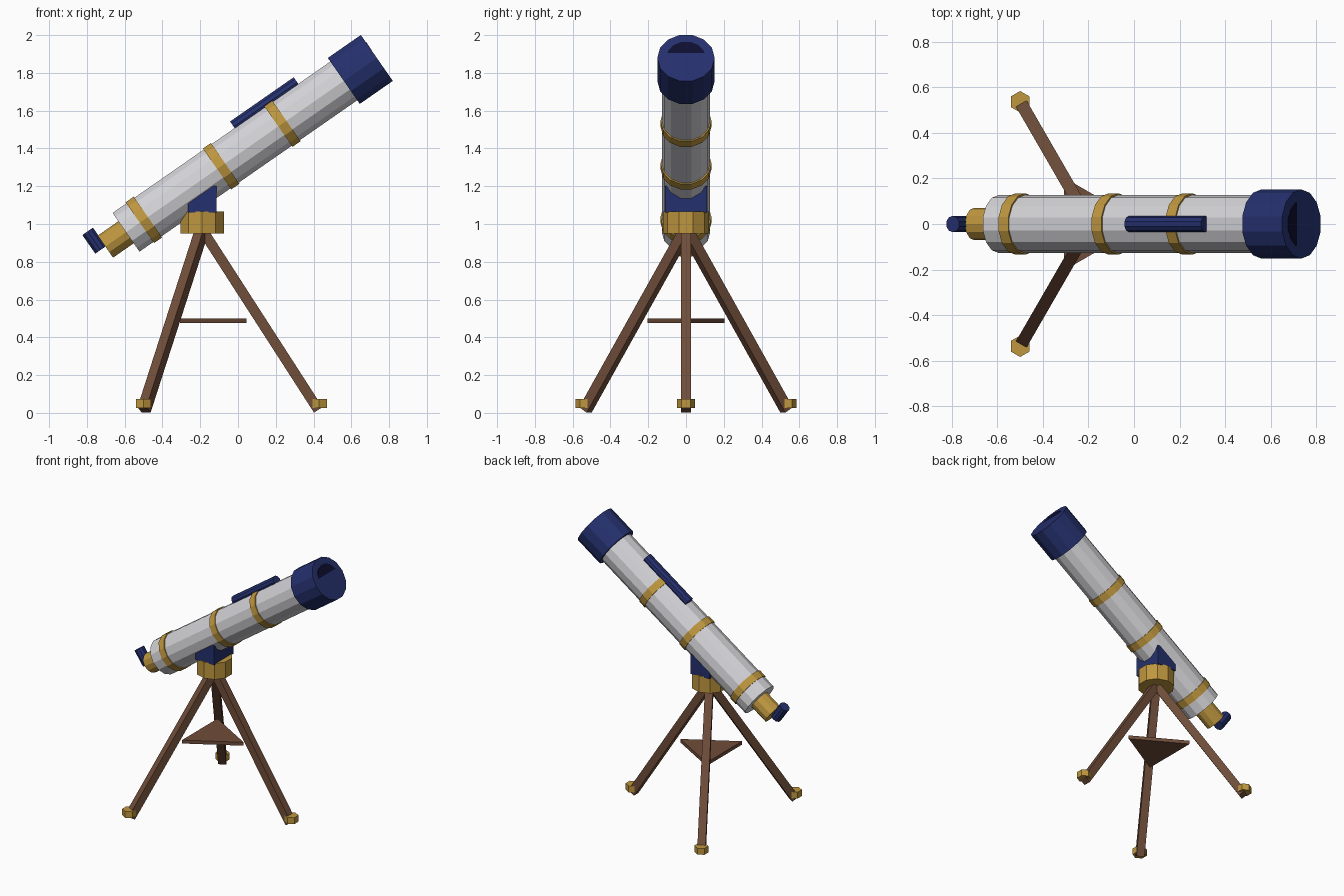
import bpy, bmesh, math
from mathutils import Vector, Matrix

if "Cube" in bpy.data.objects:
    bpy.data.objects.remove(bpy.data.objects["Cube"])


def material(name, rgb):
    m = bpy.data.materials.new(name)
    m.diffuse_color = (*rgb, 1)
    m.use_nodes = True
    m.node_tree.nodes["Principled BSDF"].inputs["Base Color"].default_value = m.diffuse_color
    return m


WHITE = material("tube white", (0.66, 0.66, 0.69))
BRASS = material("brass", (0.52, 0.31, 0.05))
NAVY = material("navy", (0.018, 0.03, 0.155))
DARK = material("dark lens", (0.004, 0.004, 0.03))
WOOD = material("brown wood", (0.16, 0.075, 0.042))


def frame(a, b, side):
    """Matrix at the middle of a-b: local Z along a-b, local Y along side."""
    z = (b - a).normalized()
    x = side.cross(z).normalized()
    y = z.cross(x)
    m = Matrix((x, y, z)).transposed().to_4x4()
    m.translation = (a + b) / 2
    return m


def finish(name, bm, mat):
    me = bpy.data.meshes.new(name)
    bm.to_mesh(me)
    bm.free()
    me.materials.append(mat)
    ob = bpy.data.objects.new(name, me)
    bpy.context.collection.objects.link(ob)
    return ob


def rod(name, a, b, r, sides, mat, side=Vector((0, 1, 0))):
    bm = bmesh.new()
    bmesh.ops.create_cone(bm, cap_ends=True, segments=sides, radius1=r, radius2=r,
                          depth=(b - a).length, matrix=frame(a, b, side))
    return finish(name, bm, mat)


def bar(name, a, b, wx, wy, mat, side=Vector((0, 1, 0))):
    bm = bmesh.new()
    size = Matrix.Diagonal((wx, wy, (b - a).length, 1))
    bmesh.ops.create_cube(bm, size=1, matrix=frame(a, b, side) @ size)
    return finish(name, bm, mat)


# Optical axis: s runs back from the front end, n is the offset above the axis
ANG = math.radians(34.8)
D = Vector((math.cos(ANG), 0, math.sin(ANG)))
N = Vector((-math.sin(ANG), 0, math.cos(ANG)))
FRONT = Vector((0.735, 0, 1.879))


def at(s, n=0.0):
    return FRONT - D * s + N * n


# Tube, dew shield and lens
rod("main_tube", at(1.617), at(0.1), 0.128, 14, WHITE)
rod("dew_shield", at(0.213), at(0), 0.152, 14, NAVY)
lens_dir = (D - 0.03 * N).normalized()
rod("front_lens", at(0.005), at(0.005) + lens_dir * 0.004, 0.105, 14, DARK)

# Brass rings
for i, s in enumerate((0.609, 1.004, 1.502)):
    rod(f"tube_ring_{i + 1}", at(s + 0.026), at(s - 0.026), 0.135, 14, BRASS)

# Finder scope, focuser and eyepiece
rod("finder_scope", at(0.83, 0.134), at(0.42, 0.134), 0.035, 10, NAVY)
rod("focuser", at(1.75), at(1.6), 0.071, 12, BRASS)
rod("eyepiece", at(1.781, 0.0), at(1.781, 0.12), 0.036, 10, NAVY)

# Mount
HX = -0.19
rod("mount_hub", Vector((HX, 0, 0.95)), Vector((HX, 0, 1.067)), 0.121, 10, BRASS)
bar("mount_block", Vector((HX, 0, 1.06)), Vector((HX, 0, 1.2)), 0.15, 0.22, NAVY)

# Tripod legs and feet
for i in range(3):
    a = i * math.tau / 3
    out = Vector((math.cos(a), math.sin(a), 0))
    tangent = Vector((-math.sin(a), math.cos(a), 0))
    hub = Vector((HX, 0, 0))
    bar(f"leg_{i + 1}", hub + Vector((0, 0, 0.97)),
        hub + out * 0.615 + Vector((0, 0, 0.016)), 0.054, 0.054, WOOD, tangent)
    foot = hub + out * 0.62
    rod(f"foot_{i + 1}", foot + Vector((0, 0, 0.027)),
        foot + Vector((0, 0, 0.073)), 0.047, 6, BRASS)

# Triangular tray with its corners toward the legs
rod("tray", Vector((HX, 0, 0.475)), Vector((HX, 0, 0.5)), 0.236, 3, WOOD,
    Vector((1, 0, 0)))
